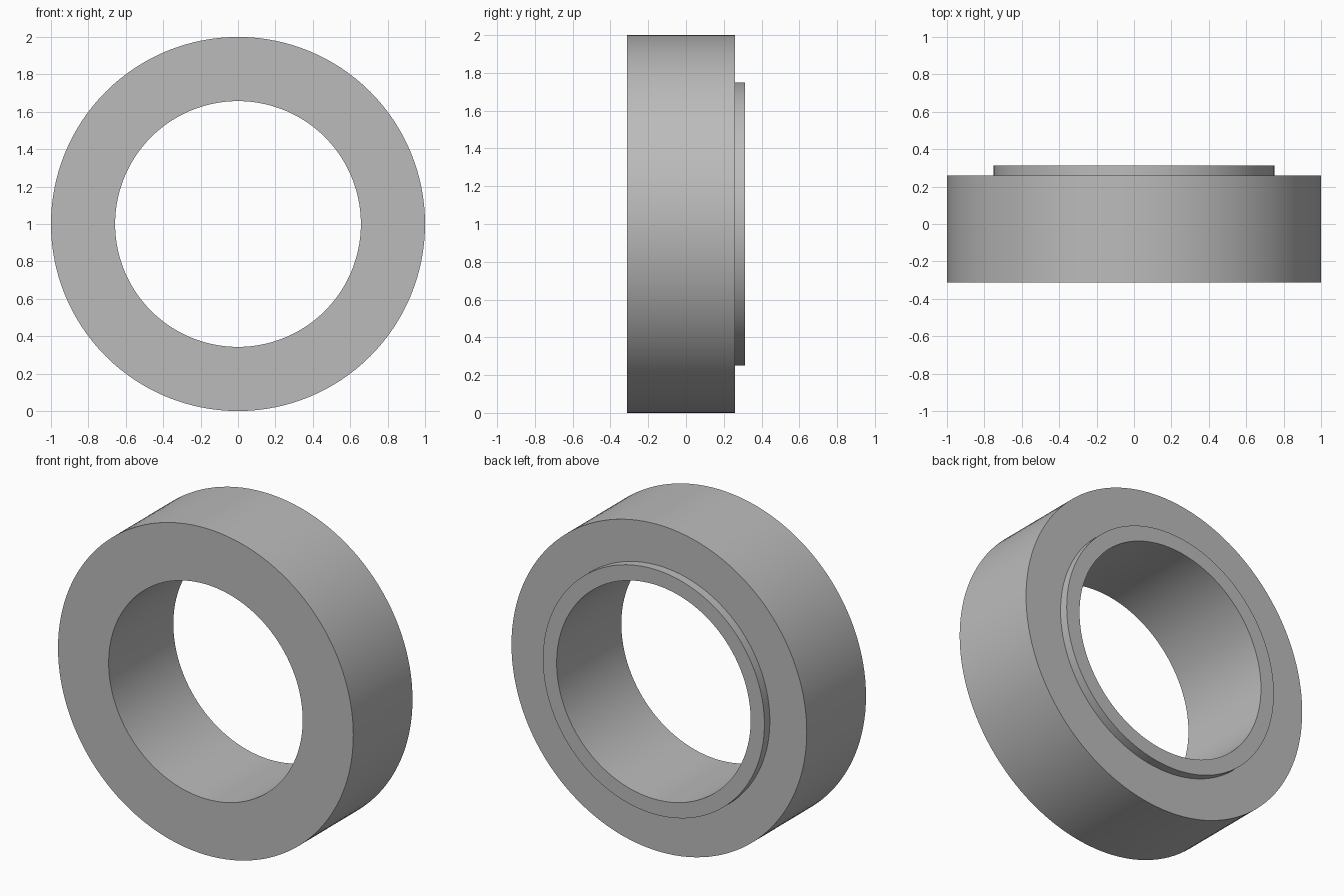
import bpy
import bmesh
from math import cos, sin, tau, radians

cube = bpy.data.objects.get("Cube")
if cube:
    bpy.data.objects.remove(cube, do_unlink=True)

SEGMENTS = 128
BORE, COLLAR, RIM = 0.657, 0.75, 1.0
FRONT, SHOULDER, BACK = -0.313, 0.26, 0.313

grey = bpy.data.materials.new("plain_grey")
grey.use_nodes = True
colour = (0.5, 0.5, 0.5, 1)
grey.diffuse_color = colour
grey.node_tree.nodes["Principled BSDF"].inputs["Base Color"].default_value = colour


def lathe(name, profile, centre_z):
    """Spin a closed (radius, y) profile around the y axis."""
    bm = bmesh.new()
    rings = []
    for i in range(SEGMENTS):
        a = tau * i / SEGMENTS
        rings.append([bm.verts.new((r * cos(a), y, r * sin(a))) for r, y in profile])
    count = len(profile)
    for i, ring in enumerate(rings):
        after = rings[(i + 1) % SEGMENTS]
        for j in range(count):
            k = (j + 1) % count
            bm.faces.new((ring[j], ring[k], after[k], after[j]))
    bmesh.ops.recalc_face_normals(bm, faces=bm.faces[:])
    mesh = bpy.data.meshes.new(name)
    bm.to_mesh(mesh)
    bm.free()
    mesh.materials.append(grey)
    obj = bpy.data.objects.new(name, mesh)
    obj.location.z = centre_z
    bpy.context.collection.objects.link(obj)
    bpy.ops.object.select_all(action="DESELECT")
    obj.select_set(True)
    bpy.context.view_layer.objects.active = obj
    bpy.ops.object.shade_smooth_by_angle(angle=radians(30))
    return obj


# Thick ring with a thin raised collar around the bore at the back
lathe("spacer_ring", [
    (BORE, FRONT), (RIM, FRONT), (RIM, SHOULDER),
    (COLLAR, SHOULDER), (COLLAR, BACK), (BORE, BACK),
], RIM)
